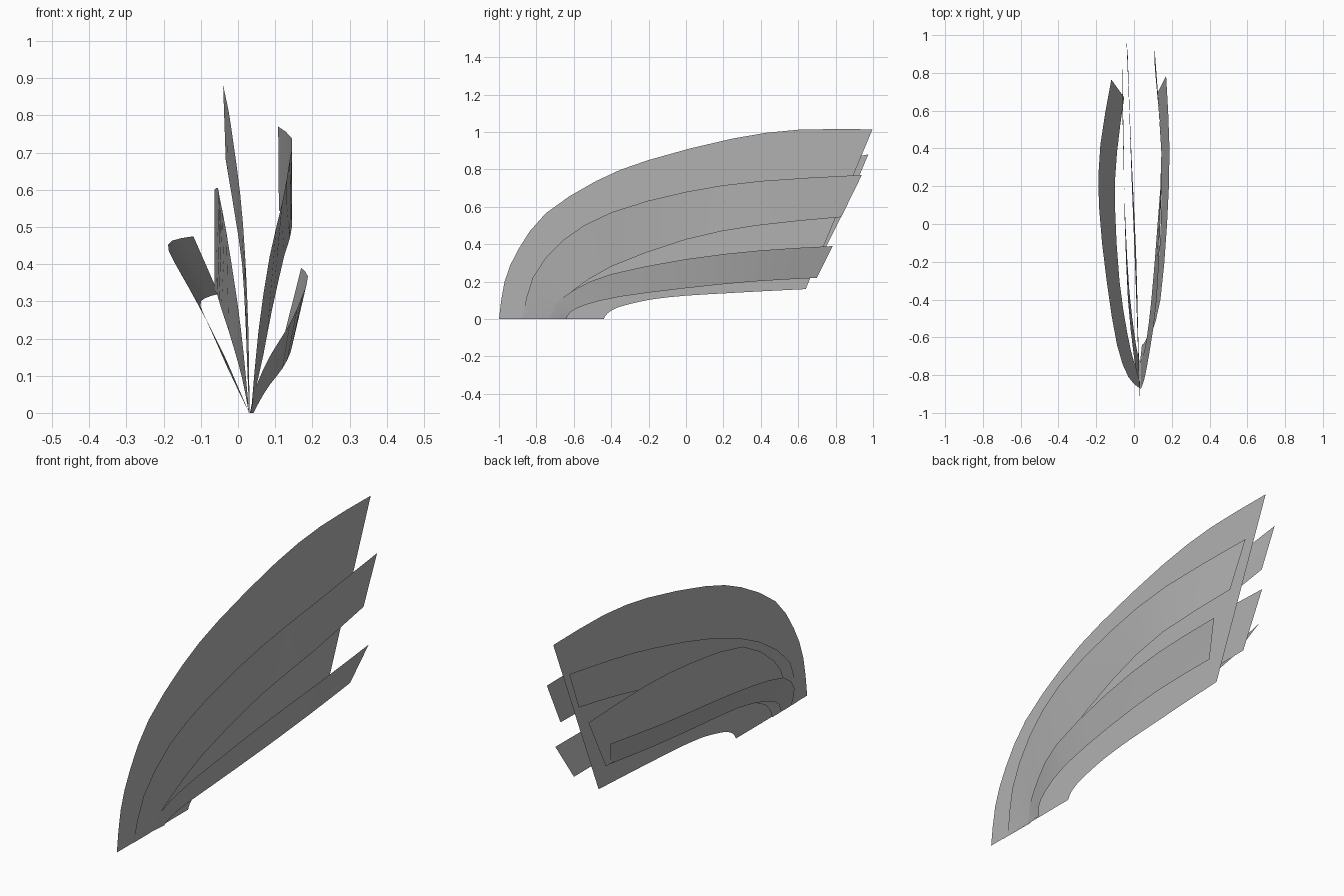
import bpy
from mathutils import Vector

# Mid grey shared by all blades
grey = bpy.data.materials.new("dark_grey")
grey.diffuse_color = (0.44, 0.44, 0.44, 1)


def smooth_path(points, steps=2):
    """Catmull-Rom curve through the given points."""
    p = [Vector(q) for q in points]
    p = [2 * p[0] - p[1]] + p + [2 * p[-1] - p[-2]]
    out = []
    for i in range(1, len(p) - 2):
        a, b, c, d = p[i - 1:i + 3]
        for k in range(steps):
            t = k / steps
            out.append(0.5 * (2 * b + (c - a) * t + (2 * a - 5 * b + 4 * c - d) * t * t
                              + (3 * b - a - 3 * c + d) * t ** 3))
    out.append(p[-2])
    for v in out:
        v.z = max(v.z, 0)
    return out


def blade(name, outer, inner, rows=2):
    """Thin open sheet ruled between an outer and an inner edge curve."""
    a, b = smooth_path(outer), smooth_path(inner)
    n = len(a)
    verts = [a[i].lerp(b[i], r / rows) for r in range(rows + 1) for i in range(n)]
    faces = [(r * n + i, (r + 1) * n + i, (r + 1) * n + i + 1, r * n + i + 1)
             for r in range(rows) for i in range(n - 1)]
    mesh = bpy.data.meshes.new(name)
    mesh.from_pydata(verts, [], faces)
    mesh.materials.append(grey)
    ob = bpy.data.objects.new(name, mesh)
    bpy.context.collection.objects.link(ob)
    bpy.context.view_layer.objects.active = ob
    for o in bpy.context.selected_objects:
        o.select_set(False)
    ob.select_set(True)
    bpy.ops.object.shade_smooth_by_angle()


# Large flat centre plate, exactly in one vertical plane
X = 0.033
plate_outer = [(-1, 0), (-.97, .2), (-.895, .375), (-.75, .565), (-.48, .738),
               (-.2, .85), (.25, .965), (.6, 1.012), (.997, 1.014)]
plate_inner = [(-.44, 0), (-.42, .03), (-.37, .06), (-.28, .085), (-.17, .107),
               (0, .125), (.22, .138), (.4, .148), (.64, .16)]
blade("centre_plate", [(X, y, z) for y, z in plate_outer],
      [(X, y, z) for y, z in plate_inner], rows=4)

# Blades fanning out to the right
blade("right_upper_blade",
      [(.035, -.875, 0), (.055, -.82, .22), (.085, -.66, .42), (.12, -.4, .57),
       (.139, 0, .68), (.145, .4, .738), (.108, .94, .77)],
      [(.035, -.73, 0), (.05, -.69, .075), (.068, -.6, .155), (.092, -.4, .28),
       (.125, 0, .425), (.145, .38, .5), (.11, .83, .545)])
blade("right_lower_blade",
      [(.032, -.735, 0), (.05, -.7, .075), (.09, -.59, .16), (.14, -.4, .24),
       (.175, 0, .32), (.188, .4, .367), (.17, .785, .39)],
      [(.042, -.64, 0), (.06, -.62, .035), (.085, -.54, .075), (.12, -.35, .12),
       (.142, 0, .165), (.146, .35, .2), (.127, .7, .22)])

# Blades fanning out to the left
blade("left_upper_blade",
      [(.031, -.92, 0), (.028, -.86, .22), (.019, -.6, .425), (.006, -.23, .588),
       (-.013, .25, .73), (-.025, .6, .81), (-.04, .975, .88)],
      [(.03, -.76, 0), (.025, -.68, .12), (.02, -.5, .25), (.011, -.15, .4),
       (-.008, .25, .53), (-.022, .57, .615), (-.033, .89, .68)])
blade("left_middle_blade",
      [(.03, -.83, 0), (.015, -.79, .16), (-.002, -.69, .3), (-.032, -.4, .49),
       (-.049, .02, .577), (-.054, .4, .605), (-.063, .857, .6)],
      [(.029, -.72, 0), (.018, -.68, .06), (.003, -.59, .125), (-.025, -.35, .22),
       (-.045, 0, .28), (-.056, .35, .318), (-.063, .72, .33)])
blade("left_lower_blade",
      [(.03, -.87, 0), (-.03, -.81, .125), (-.09, -.64, .26), (-.145, -.3, .36),
       (-.186, .1, .435), (-.178, .42, .463), (-.12, .765, .475)],
      [(.03, -.78, 0), (.0, -.73, .07), (-.035, -.58, .15), (-.077, -.3, .235),
       (-.101, .1, .288), (-.09, .38, .308), (-.052, .67, .32)])
